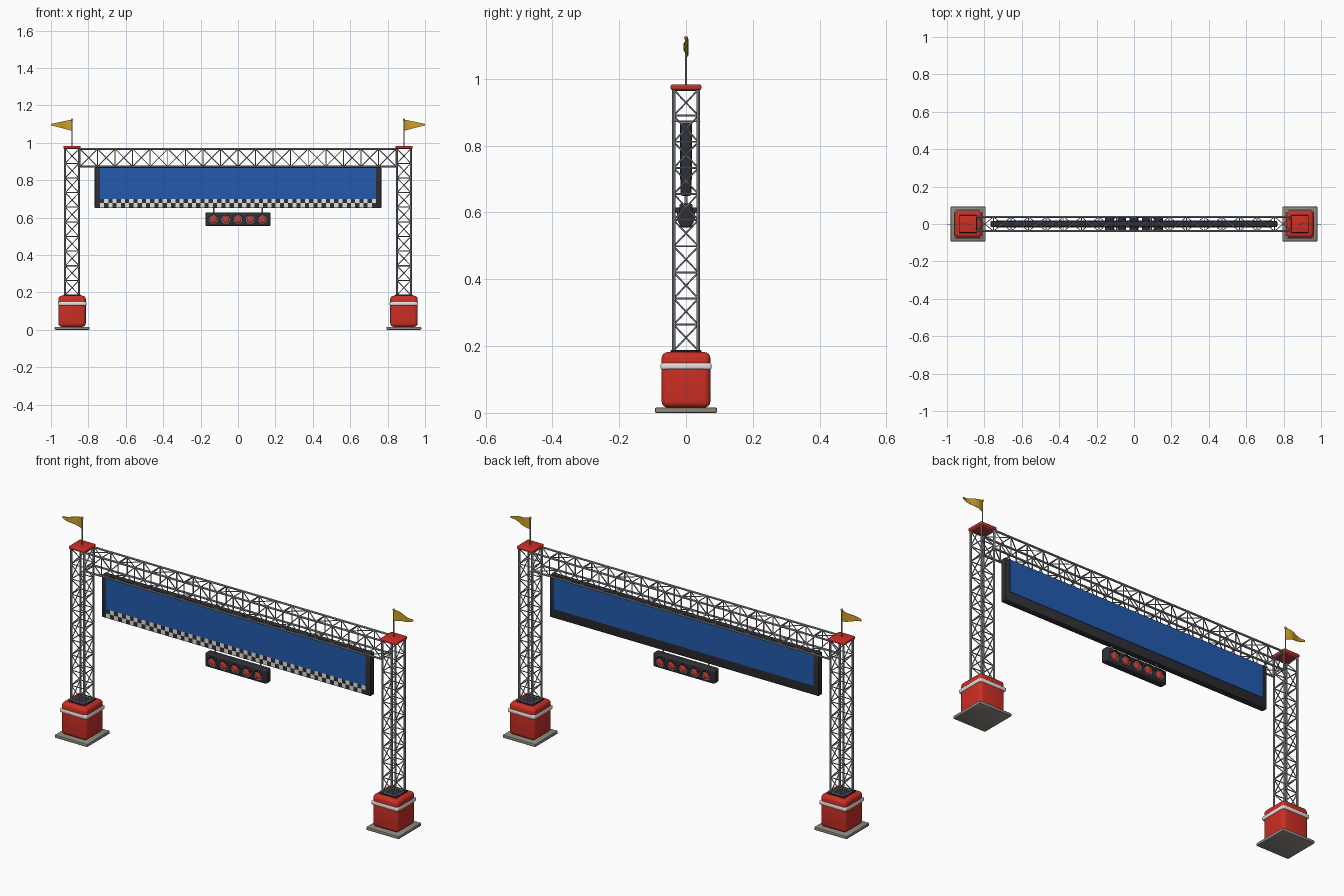
import bpy, bmesh, math
from mathutils import Vector, Matrix

if "Cube" in bpy.data.objects:
    bpy.data.objects.remove(bpy.data.objects["Cube"])


def material(name, rgb):
    m = bpy.data.materials.new(name)
    m.diffuse_color = (*rgb, 1)
    m.use_nodes = True
    m.node_tree.nodes["Principled BSDF"].inputs["Base Color"].default_value = m.diffuse_color
    return m


RED = material("red paint", (0.60, 0.028, 0.018))
BLUE = material("blue banner", (0.016, 0.105, 0.42))
STEEL = material("steel", (0.32, 0.33, 0.35))
DARK = material("dark frame", (0.028, 0.028, 0.036))
WHITE = material("white", (0.75, 0.75, 0.72))
GOLD = material("gold flag", (0.62, 0.34, 0.02))
STONE = material("stone", (0.27, 0.25, 0.22))
LAMP = material("lamp red", (0.75, 0.04, 0.025))


def finish(bm, name, mats, smooth=True):
    me = bpy.data.meshes.new(name)
    bm.to_mesh(me)
    bm.free()
    for m in mats:
        me.materials.append(m)
    ob = bpy.data.objects.new(name, me)
    bpy.context.collection.objects.link(ob)
    if smooth:
        bpy.ops.object.select_all(action='DESELECT')
        ob.select_set(True)
        bpy.context.view_layer.objects.active = ob
        bpy.ops.object.shade_smooth_by_angle(angle=math.radians(35))
    return ob


def box(name, lo, hi, mat, bevel=0.0, segments=3):
    lo, hi = Vector(lo), Vector(hi)
    bm = bmesh.new()
    bmesh.ops.create_cube(bm, size=1, matrix=Matrix.Translation((lo + hi) / 2)
                          @ Matrix.Diagonal((*(hi - lo), 1)))
    if bevel:
        bmesh.ops.bevel(bm, geom=bm.edges[:], offset=bevel, segments=segments,
                        profile=0.5, affect='EDGES')
    return finish(bm, name, [mat])


def rod(bm, a, b, r, sides=8):
    a, b = Vector(a), Vector(b)
    d = b - a
    rot = d.to_track_quat('Z', 'Y').to_matrix().to_4x4()
    bmesh.ops.create_cone(bm, cap_ends=True, segments=sides, radius1=r, radius2=r,
                          depth=d.length, matrix=Matrix.Translation((a + b) / 2) @ rot)


def rods(name, pairs, r, mat, sides=12):
    bm = bmesh.new()
    for a, b in pairs:
        rod(bm, a, b, r, sides)
    return finish(bm, name, [mat])


def truss(name, corner, start, end, panels):
    """Four chords, battens at each joint and zigzag braces on every face."""
    bm = bmesh.new()
    step = (end - start) / panels
    for k in range(4):
        n = (k + 1) % 4
        rod(bm, corner(start, k), corner(end, k), 0.005)
        for i in range(panels + 1):
            t = start + i * step
            rod(bm, corner(t, k), corner(t, n), 0.0028, 6)
            if i < panels:
                p, q = (k, n) if i % 2 else (n, k)
                rod(bm, corner(t, p), corner(t + step, q), 0.0025, 6)
    return finish(bm, name, [STEEL])


SQUARE = [(-1, -1), (1, -1), (1, 1), (-1, 1)]
TX = 0.887   # tower centre
H = 0.037    # truss half width

for side, s in (("left", -1), ("right", 1)):
    x = s * TX

    def block(part, half, z0, z1, mat, bevel, seg=3):
        box(f"{side}_{part}", (x - half, -half, z0), (x + half, half, z1), mat, bevel, seg)

    # Weighted foot
    block("base_plate", 0.093, 0.0, 0.016, STONE, 0.004, 2)
    block("base_block", 0.073, 0.016, 0.182, RED, 0.018, 4)
    block("base_stripe", 0.0765, 0.130, 0.150, WHITE, 0.006)
    block("tower_shoe", 0.047, 0.176, 0.188, DARK, 0.002, 1)

    # Tower and cap
    truss(f"{side}_tower", lambda t, k: (x + SQUARE[k][0] * H, SQUARE[k][1] * H, t),
          0.186, 0.968, 10)
    block("tower_cap", 0.046, 0.967, 0.983, RED, 0.005)

    # Flagpole with finial
    rods(f"{side}_flagpole", [((x, 0, 0.975), (x, 0, 1.122))], 0.0028, STEEL)
    bm = bmesh.new()
    bmesh.ops.create_uvsphere(bm, u_segments=12, v_segments=8, radius=0.006,
                              matrix=Matrix.Translation((x, 0, 1.123)))
    finish(bm, f"{side}_finial", [GOLD])

    # Waving tapered pennant
    bm = bmesh.new()
    cols = []
    for i in range(9):
        u = i / 8
        y = 0.006 * math.sin(u * 2 * math.pi)
        mid, half = 1.094 + 0.003 * u, 0.026 * (1 - u) + 0.004
        cols.append([bm.verts.new((x + s * 0.113 * u, y + dy, mid + dz))
                     for dy, dz in ((-0.001, -half), (-0.001, half),
                                    (0.001, half), (0.001, -half))])
    for a, b in zip(cols, cols[1:]):
        for j in range(4):
            bm.faces.new((a[j], a[(j + 1) % 4], b[(j + 1) % 4], b[j]))
    bm.faces.new(cols[0])
    bm.faces.new(cols[-1])
    bmesh.ops.recalc_face_normals(bm, faces=bm.faces[:])
    finish(bm, f"{side}_pennant", [GOLD])

# Overhead beam
truss("overhead_beam", lambda t, k: (t, SQUARE[k][0] * 0.038, 0.920 + SQUARE[k][1] * 0.047),
      -0.845, 0.845, 18)

# Banner: dark frame, blue panel showing on both sides
box("banner_frame", (-0.766, -0.016, 0.65), (0.766, 0.016, 0.870), DARK, 0.005, 2)
box("banner_panel", (-0.738, -0.0185, 0.699), (0.738, 0.0185, 0.865), BLUE)

# Chequered strip along the front lower edge
bm = bmesh.new()
COLS = 66
bmesh.ops.create_grid(bm, x_segments=COLS, y_segments=2, size=0.5)
for f in bm.faces:
    c = f.calc_center_median()
    f.material_index = (int((c.x + 0.5) * COLS) + int(c.y > 0)) % 2
bmesh.ops.transform(bm, verts=bm.verts[:], matrix=Matrix.Translation((0, -0.0182, 0.677))
                    @ Matrix.Rotation(math.pi / 2, 4, 'X') @ Matrix.Diagonal((1.476, 0.044, 1, 1)))
finish(bm, "chequered_strip", [WHITE, DARK], smooth=False)

# Start light box on two hangers
box("light_box", (-0.175, -0.02, 0.555), (0.175, 0.02, 0.627), DARK, 0.008)
rods("light_hangers", [((x, 0, 0.62), (x, 0, 0.66)) for x in (-0.13, 0.13)], 0.004, STEEL)

LZ, LIGHTS = 0.590, [i * 0.0655 for i in range(-2, 3)]
both = [(x, s) for x in LIGHTS for s in (-1, 1)]
rods("lamp_rims", [((x, s * 0.018, LZ), (x, s * 0.022, LZ)) for x, s in both], 0.0225, STEEL, 20)
bm = bmesh.new()
for x, s in both:   # domed lenses
    bmesh.ops.create_uvsphere(bm, u_segments=16, v_segments=8, radius=1,
                              matrix=Matrix.Translation((x, s * 0.021, LZ))
                              @ Matrix.Diagonal((0.0185, 0.006, 0.0185, 1)))
finish(bm, "lamp_lenses", [LAMP])

# Curved hoods over the lamps
bm = bmesh.new()
for x, s in both:
    rings = []
    for i in range(11):
        a = math.radians(20 + 14 * i)
        rings.append([bm.verts.new((x + r * math.cos(a), s * y, LZ + r * math.sin(a)))
                      for r, y in ((0.0225, 0.018), (0.0225, 0.032),
                                   (0.0255, 0.032), (0.0255, 0.018))])
    for a, b in zip(rings, rings[1:]):
        for j in range(4):
            bm.faces.new((a[j], a[(j + 1) % 4], b[(j + 1) % 4], b[j]))
    bm.faces.new(rings[0])
    bm.faces.new(rings[-1])
bmesh.ops.recalc_face_normals(bm, faces=bm.faces[:])
finish(bm, "lamp_hoods", [DARK])
